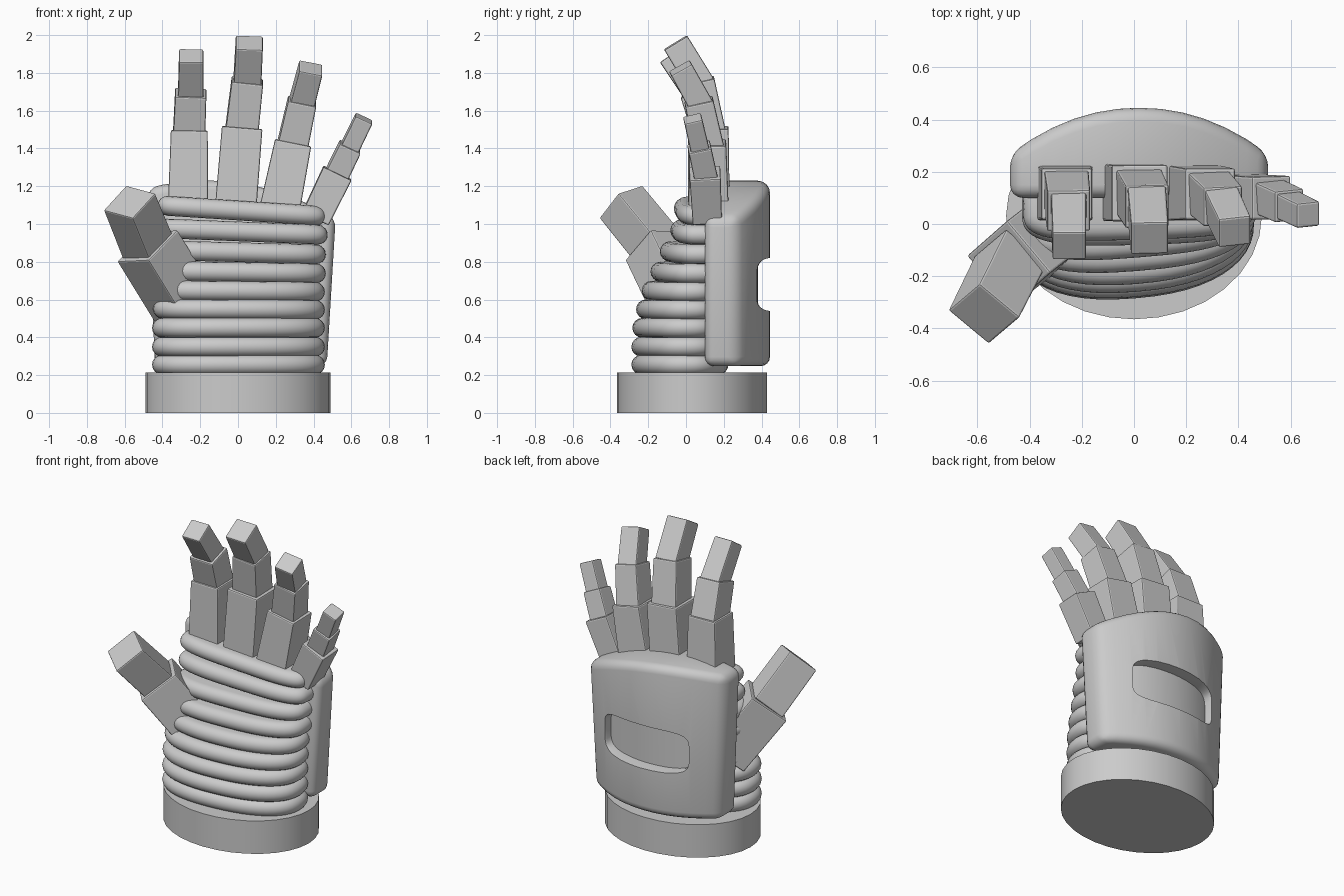
import bpy, math
from mathutils import Vector

if "Cube" in bpy.data.objects:
    bpy.data.objects.remove(bpy.data.objects["Cube"])


def add(name, verts, faces, bevel=0.0, segments=1, smooth=False):
    mesh = bpy.data.meshes.new(name)
    mesh.from_pydata([tuple(v) for v in verts], [], faces)
    ob = bpy.data.objects.new(name, mesh)
    bpy.context.collection.objects.link(ob)
    for o in bpy.context.selected_objects:
        o.select_set(False)
    bpy.context.view_layer.objects.active = ob
    ob.select_set(True)
    # consistent outward normals
    bpy.ops.object.mode_set(mode='EDIT')
    bpy.ops.mesh.select_all(action='SELECT')
    bpy.ops.mesh.normals_make_consistent(inside=False)
    bpy.ops.object.mode_set(mode='OBJECT')
    if bevel:
        m = ob.modifiers.new("bevel", 'BEVEL')
        m.width, m.segments, m.limit_method = bevel, segments, 'ANGLE'
        bpy.ops.object.modifier_apply(modifier=m.name)
    if smooth:
        bpy.ops.object.shade_smooth_by_angle(angle=math.radians(35))
    return ob


def loft(name, loops, **kw):
    """Closed loops of equal size joined into a capped solid."""
    n = len(loops[0])
    verts = [v for lp in loops for v in lp]
    faces = [(k * n + i, k * n + (i + 1) % n, (k + 1) * n + (i + 1) % n, (k + 1) * n + i)
             for k in range(len(loops) - 1) for i in range(n)]
    faces += [tuple(range(n))[::-1], tuple(range(len(verts) - n, len(verts)))]
    return add(name, verts, faces, **kw)


def superellipse(a, b, p, n):
    pts = []
    for i in range(n):
        t = 2 * math.pi * i / n
        c, s = math.cos(t), math.sin(t)
        pts.append((math.copysign(abs(c) ** (2 / p), c) * a,
                    math.copysign(abs(s) ** (2 / p), s) * b))
    return pts


# wrist base
loft("wrist_base", [[(x, y + 0.032, z) for x, y in superellipse(0.49, 0.397, 2, 32)]
                    for z in (0, 0.215)], smooth=True)

# stacked palm rings: (centre z, left x, right x, front y, tilt)
rings = [(0.255, -0.455, 0.46, -0.285, 0.0), (0.35, -0.455, 0.46, -0.285, 0.0),
         (0.45, -0.455, 0.46, -0.28, 0.0), (0.548, -0.45, 0.46, -0.26, -0.005),
         (0.645, -0.445, 0.46, -0.23, -0.01), (0.745, -0.44, 0.465, -0.18, -0.015),
         (0.85, -0.43, 0.465, -0.128, -0.025), (0.96, -0.43, 0.475, -0.08, -0.04),
         (1.07, -0.425, 0.465, -0.06, -0.065)]
for k, (z, x0, x1, y0, tilt) in enumerate(rings):
    r, back, loops = 0.052, 0.22, []
    p = 2.3 + max(0, k - 4) * 0.35
    cx, cy, a, b = (x0 + x1) / 2, (y0 + back) / 2, (x1 - x0) / 2, (back - y0) / 2
    for j in range(9):
        t = math.pi * (j / 8 - 0.5)
        d = r * (math.cos(t) - 1)
        loops.append([(cx + x, cy + y + (0.08 if k < 7 else 0.03) * x,
                       z + r * math.sin(t) + tilt * x)
                      for x, y in superellipse(a + d, b + d, p, 48)])
    loft(f"palm_ring_{k + 1}", loops, smooth=True)


def curved_block(name, half_bottom, half_top, zb, ztop, front, inset, **kw):
    """Block with a flat front and an arched back."""
    n, loops = 12, []
    for i in range(n + 1):
        t = 2 * i / n - 1
        xb, xt = 0.015 + half_bottom * t, 0.02 + half_top * t
        yb = 0.445 - 0.175 * abs(half_top * t / 0.495) ** 2.1 - inset
        zt = ztop(t)
        loops.append([(xb, front, zb), (xt, front, zt), (xt, yb, zt), (xb, yb, zb)])
    return loft(name, loops, **kw)


# back plate with a rounded recess
plate = curved_block("back_plate", 0.455, 0.497, 0.247,
                     lambda t: 1.215 - 0.08 * t - 0.105 * t * t, 0.1, 0,
                     bevel=0.05, segments=4)
cutter = loft("slot_cutter", [[(0.02 + x * s, y, 0.68 + z * s)
                               for x, z in superellipse(0.315, 0.135, 5, 40)]
                              for y, s in ((0.2, 0.95), (0.36, 0.95), (0.45, 1.05), (0.6, 1.05))])
bpy.context.view_layer.objects.active = plate
m = plate.modifiers.new("slot", 'BOOLEAN')
m.operation, m.object, m.solver = 'DIFFERENCE', cutter, 'EXACT'
bpy.ops.object.modifier_apply(modifier=m.name)
bpy.data.objects.remove(cutter)
plate.select_set(True)
bpy.ops.object.shade_smooth_by_angle(angle=math.radians(35))
curved_block("recess_floor", 0.36, 0.36, 0.5, lambda t: 0.86, 0.15, 0.065, smooth=True)


def digit(name, joints, widths, hint=(1, 0, 0)):
    """Chain of tapered square blocks through the joints."""
    pts = [Vector(p) for p in joints]
    for k, (w0, w1) in enumerate(widths):
        a, b = pts[k], pts[k + 1]
        d = (b - a).normalized()
        u = Vector(hint)
        u = (u - d * u.dot(d)).normalized()
        v = d.cross(u)
        if k:
            a = a - d * 0.03      # sink into the previous block
        loops = [[c + (u * i + v * j) * w / 2
                  for i, j in ((-1, -1), (1, -1), (1, 1), (-1, 1))]
                 for c, w in ((a, w0), (b, w1))]
        loft(f"{name}_segment_{k + 1}", loops, bevel=0.008, segments=2)


# fingers and thumb
digit("index_finger", [(-0.265, 0.12, 1.05), (-0.258, 0.115, 1.495),
                       (-0.25, 0.05, 1.695), (-0.248, -0.085, 1.892)],
      [(0.215, 0.195), (0.17, 0.165), (0.135, 0.128)])
digit("middle_finger", [(-0.015, 0.122, 1.05), (0.022, 0.118, 1.51),
                        (0.05, 0.067, 1.76), (0.06, -0.055, 1.96)],
      [(0.22, 0.215), (0.175, 0.167), (0.147, 0.143)])
digit("ring_finger", [(0.215, 0.12, 1.05), (0.292, 0.115, 1.43),
                      (0.34, 0.068, 1.65), (0.386, -0.03, 1.827)],
      [(0.215, 0.195), (0.162, 0.152), (0.13, 0.125)])
digit("little_finger", [(0.41, 0.112, 1.03), (0.527, 0.1, 1.27),
                        (0.595, 0.07, 1.41), (0.668, 0.035, 1.56)],
      [(0.155, 0.165), (0.125, 0.122), (0.1, 0.097)])
digit("thumb", [(-0.28, 0.0, 0.56), (-0.48, -0.155, 0.885), (-0.575, -0.345, 1.118)],
      [(0.26, 0.26), (0.21, 0.205)], hint=(0.78, -0.57, -0.27))
